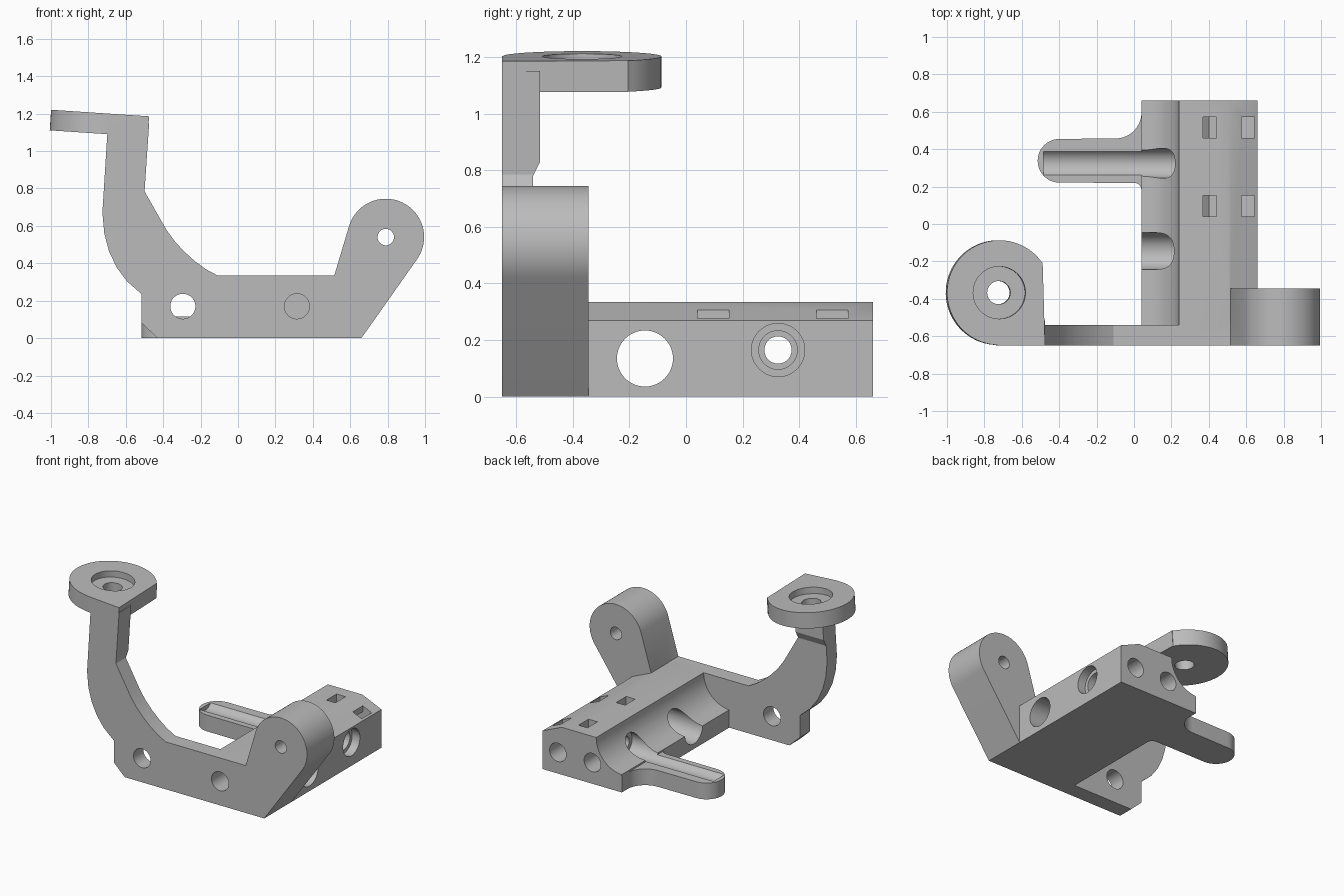
import bpy, bmesh
from math import sin, cos, radians
from mathutils import Matrix

if "Cube" in bpy.data.objects:
    bpy.data.objects.remove(bpy.data.objects["Cube"])

grey = bpy.data.materials.new("plastic_grey")
grey.diffuse_color = (0.5, 0.5, 0.5, 1)
grey.use_nodes = True
grey.node_tree.nodes["Principled BSDF"].inputs["Base Color"].default_value = grey.diffuse_color


def arc(cx, cy, r, a0, a1, n=16):
    """Points along an arc, angles in degrees."""
    return [(cx + r * cos(radians(a0 + (a1 - a0) * i / n)),
             cy + r * sin(radians(a0 + (a1 - a0) * i / n))) for i in range(n + 1)]


def prism(name, pts, axis, lo, hi):
    """Extrude a 2D outline along an axis from lo to hi."""
    place = {"x": lambda u, v, d: (d, u, v),
             "y": lambda u, v, d: (u, d, v),
             "z": lambda u, v, d: (u, v, d)}[axis]
    bm = bmesh.new()
    a = [bm.verts.new(place(u, v, lo)) for u, v in pts]
    b = [bm.verts.new(place(u, v, hi)) for u, v in pts]
    bm.faces.new(a)
    bm.faces.new(b)
    for i in range(len(pts)):
        j = (i + 1) % len(pts)
        bm.faces.new((a[i], a[j], b[j], b[i]))
    bmesh.ops.recalc_face_normals(bm, faces=bm.faces)
    me = bpy.data.meshes.new(name)
    bm.to_mesh(me)
    bm.free()
    me.materials.append(grey)
    ob = bpy.data.objects.new(name, me)
    bpy.context.collection.objects.link(ob)
    return ob


def rod(u, v, r, axis, lo, hi):
    return prism("hole_cutter", arc(u, v, r, 0, 360, 48)[:-1], axis, lo, hi)


def combine(target, tool, op):
    """Boolean a tool into the target and remove the tool."""
    mod = target.modifiers.new("join", 'BOOLEAN')
    mod.solver, mod.operation, mod.object = 'EXACT', op, tool
    bpy.context.view_layer.objects.active = target
    bpy.ops.object.modifier_apply(modifier=mod.name)
    bpy.data.objects.remove(tool)


FRONT, BACK = -0.65, 0.66

# Main block: bevelled right shoulder, concave left side
body = prism("bracket_body",
             [(0.04, 0), (0.66, 0), (0.66, 0.27), (0.51, 0.335)]
             + arc(0.03, 0.335, 0.21, 0, -87, 20) + [(0.04, 0.115)], "y", -0.6, BACK)

# Front plate with curved left arm
plate = prism("front_plate",
              [(-0.43, 0), (0.66, 0), (0.66, 0.335), (-0.11, 0.335), (-0.175, 0.37),
               (-0.235, 0.415), (-0.29, 0.465), (-0.34, 0.52), (-0.38, 0.575),
               (-0.415, 0.635), (-0.5, 0.785), (-0.475, 1.15), (-0.695, 1.15),
               (-0.725, 0.67), (-0.715, 0.56), (-0.69, 0.465), (-0.65, 0.38),
               (-0.595, 0.305), (-0.515, 0.235), (-0.515, 0.08)], "y", FRONT, -0.54)

# Thicker upper arm with a tapered foot
upper = prism("upper_arm", [(-0.718, 0.78), (-0.5, 0.78), (-0.475, 1.15), (-0.695, 1.15)],
              "y", FRONT, -0.515)
taper = prism("taper_cutter", [(-0.54, 0.78), (-0.515, 0.83), (-0.45, 0.83), (-0.45, 0.7), (-0.54, 0.7)],
              "x", -1, 0)
combine(upper, taper, 'DIFFERENCE')

# Thick rounded ear on the right
ear = prism("ear", [(0.515, 0), (0.66, 0)] + arc(0.79, 0.54, 0.205, -35.2, 163.4, 40)
            + [(0.515, 0.335)], "y", FRONT, -0.345)

# Side finger with blended root and round tip
finger = prism("side_finger", [(0.1, 0.6)] + arc(-0.1, 0.597, 0.14, 0, -90)
               + arc(-0.398, 0.338, 0.117, 90, 270, 24)
               + arc(0, 0.18, 0.04, 90, 0, 8) + [(0.1, 0.18)], "z", 0, 0.115)

# Tilted mounting pad: disc cut flat on the right, with a stepped hole
pad = prism("mount_pad", [(0, -0.283), (0.245, -0.283), (0.232, 0.162)]
            + arc(0, 0, 0.28, 35, 270, 48)[:-1], "z", -0.11, 0)
combine(pad, rod(0, 0, 0.14, "z", -0.045, 0.1), 'DIFFERENCE')
combine(pad, rod(0, 0, 0.062, "z", -0.3, 0.1), 'DIFFERENCE')
pad.data.transform(Matrix.Translation((-0.72, -0.367, 1.202)) @ Matrix.Rotation(radians(3.8), 4, 'Y'))

for part in (plate, upper, ear, finger, pad):
    combine(body, part, 'UNION')

# Round holes: plate, ear, cross holes, groove with counterbore, end holes
for hole in [(-0.295, 0.17, 0.067, "y", -0.8, -0.4),
             (0.79, 0.54, 0.044, "y", -0.8, -0.2),
             (0.315, 0.17, 0.067, "y", -0.8, -0.4),
             (0.27, 0.15, 0.065, "y", 0.42, 0.8),
             (0.54, 0.15, 0.065, "y", 0.42, 0.8),
             (-0.145, 0.135, 0.099, "x", -0.1, 0.8),
             (0.325, 0.165, 0.08, "x", -0.485, 0.25),
             (0.325, 0.165, 0.048, "x", -0.6, 0.8),
             (0.325, 0.165, 0.068, "x", 0.55, 0.8),
             (0.325, 0.165, 0.094, "x", 0.6, 0.8)]:
    combine(body, rod(*hole), 'DIFFERENCE')

# Strap slots: U-shaped tunnels through the top and the bevel
for y in (0.04, 0.46):
    slot = prism("strap_cutter", [(0.37, 0.4), (0.37, 0.24), (0.40, 0.215), (0.60, 0.215),
                                  (0.645, 0.235), (0.645, 0.4), (0.575, 0.4), (0.575, 0.265),
                                  (0.44, 0.265), (0.44, 0.4)], "y", y, y + 0.112)
    combine(body, slot, 'DIFFERENCE')

bpy.ops.object.select_all(action='DESELECT')
body.select_set(True)
bpy.context.view_layer.objects.active = body
bpy.ops.object.shade_smooth_by_angle(angle=radians(25))
